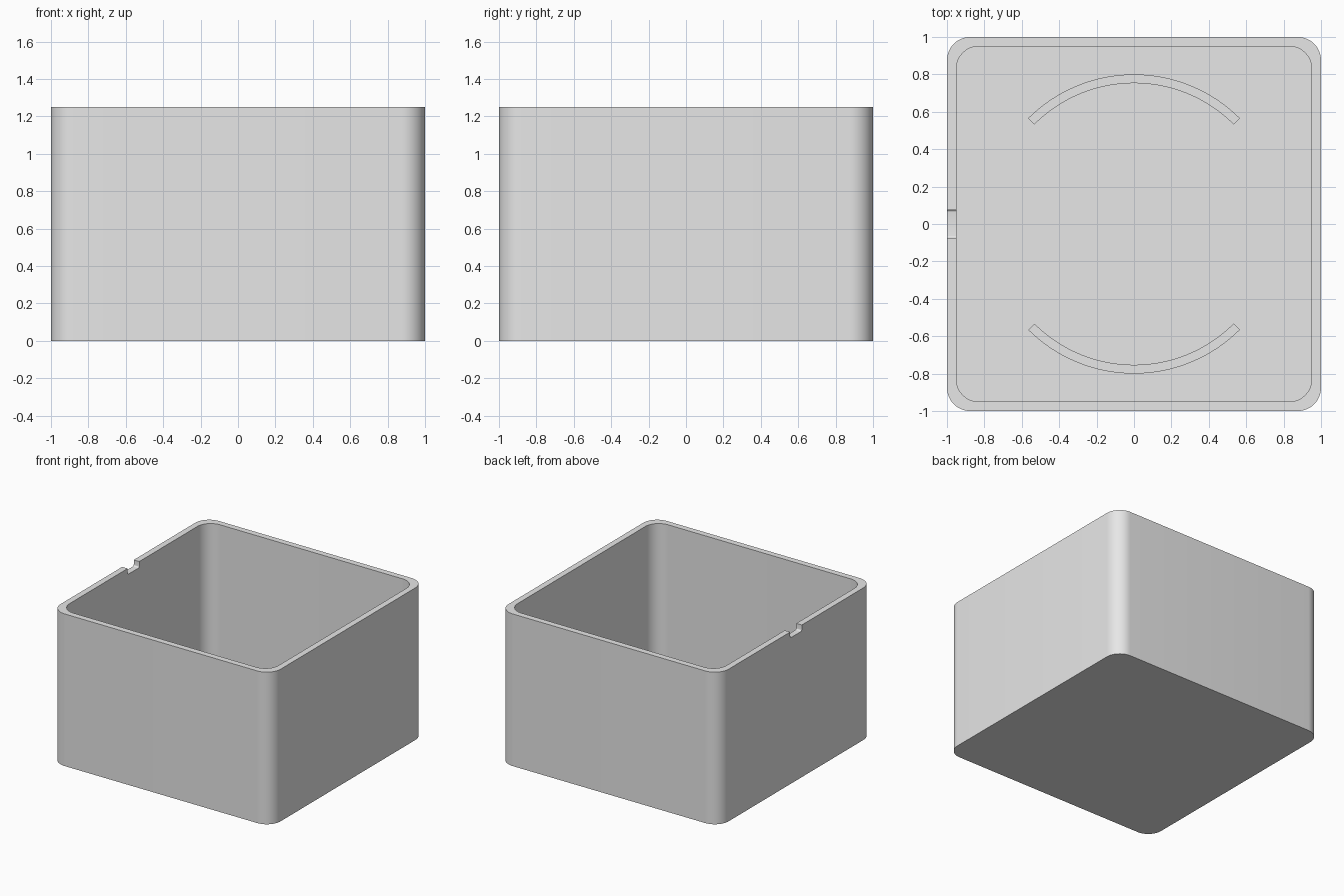
import bpy, bmesh
from math import radians, cos, sin, pi

cube = bpy.data.objects.get("Cube")
if cube:
    bpy.data.objects.remove(cube, do_unlink=True)

HEIGHT, WALL, FLOOR = 1.25, 0.05, 0.05

grey = bpy.data.materials.new("plain grey")
grey.use_nodes = True
grey.diffuse_color = (0.8, 0.8, 0.8, 1)
grey.node_tree.nodes["Principled BSDF"].inputs["Base Color"].default_value = (0.8, 0.8, 0.8, 1)


def make_object(name, bm):
    bmesh.ops.recalc_face_normals(bm, faces=bm.faces)
    mesh = bpy.data.meshes.new(name)
    bm.to_mesh(mesh)
    bm.free()
    mesh.materials.append(grey)
    obj = bpy.data.objects.new(name, mesh)
    bpy.context.collection.objects.link(obj)
    return obj


def activate(obj):
    bpy.ops.object.select_all(action='DESELECT')
    obj.select_set(True)
    bpy.context.view_layer.objects.active = obj


def rounded_square(half, radius, steps=12):
    points = []
    for corner, (sx, sy) in enumerate([(1, 1), (-1, 1), (-1, -1), (1, -1)]):
        for i in range(steps + 1):
            a = (corner + i / steps) * pi / 2
            points.append((sx * (half - radius) + radius * cos(a),
                           sy * (half - radius) + radius * sin(a)))
    return points


def loft(rings):
    """Skin closed rings of points and cap both ends."""
    bm = bmesh.new()
    loops = [[bm.verts.new(p) for p in ring] for ring in rings]
    for low, high in zip(loops, loops[1:]):
        for i in range(len(low)):
            j = (i + 1) % len(low)
            bm.faces.new((low[i], low[j], high[j], high[i]))
    bm.faces.new(loops[0])
    bm.faces.new(loops[-1])
    return bm


# Open box: outer skin, rim, inner skin and floor
outer = rounded_square(1, 0.125)
inner = rounded_square(1 - WALL, 0.12)
levels = [(outer, 0), (outer, HEIGHT), (inner, HEIGHT), (inner, FLOOR)]
box = make_object("box", loft([[(x, y, z) for x, y in ring] for ring, z in levels]))

# Small notch in the rim of the right wall, with eased lower corners
half, depth, ease = 0.075, 0.05, 0.012
side = [(half, HEIGHT + 0.1)]
for i in range(5):
    a = i / 4 * pi / 2
    side.append((half - ease + ease * cos(a), HEIGHT - depth + ease - ease * sin(a)))
profile = side + [(-y, z) for y, z in reversed(side)]
cutter = make_object("notch_cutter", loft([[(x, y, z) for y, z in profile] for x in (-1.1, -0.9)]))
cutter.hide_render = True
activate(box)
notch = box.modifiers.new("notch", 'BOOLEAN')
notch.operation = 'DIFFERENCE'
notch.solver = 'EXACT'
notch.object = cutter
bpy.ops.object.modifier_apply(modifier=notch.name)
bpy.data.objects.remove(cutter, do_unlink=True)
bpy.ops.object.shade_smooth_by_angle(angle=radians(30))

# Two curved ribs standing on the floor
for name, middle in (("back_floor_rib", 90), ("front_floor_rib", 270)):
    angles = [radians(middle - 45 + 90 * i / 32) for i in range(33)]
    outline = [(0.8 * cos(a), 0.8 * sin(a)) for a in angles]
    outline += [(0.753 * cos(a), 0.753 * sin(a)) for a in reversed(angles)]
    rib = make_object(name, loft([[(x, y, z) for x, y in outline]
                                  for z in (FLOOR - 0.01, FLOOR + 0.05)]))
    activate(rib)
    bpy.ops.object.shade_smooth_by_angle(angle=radians(30))
